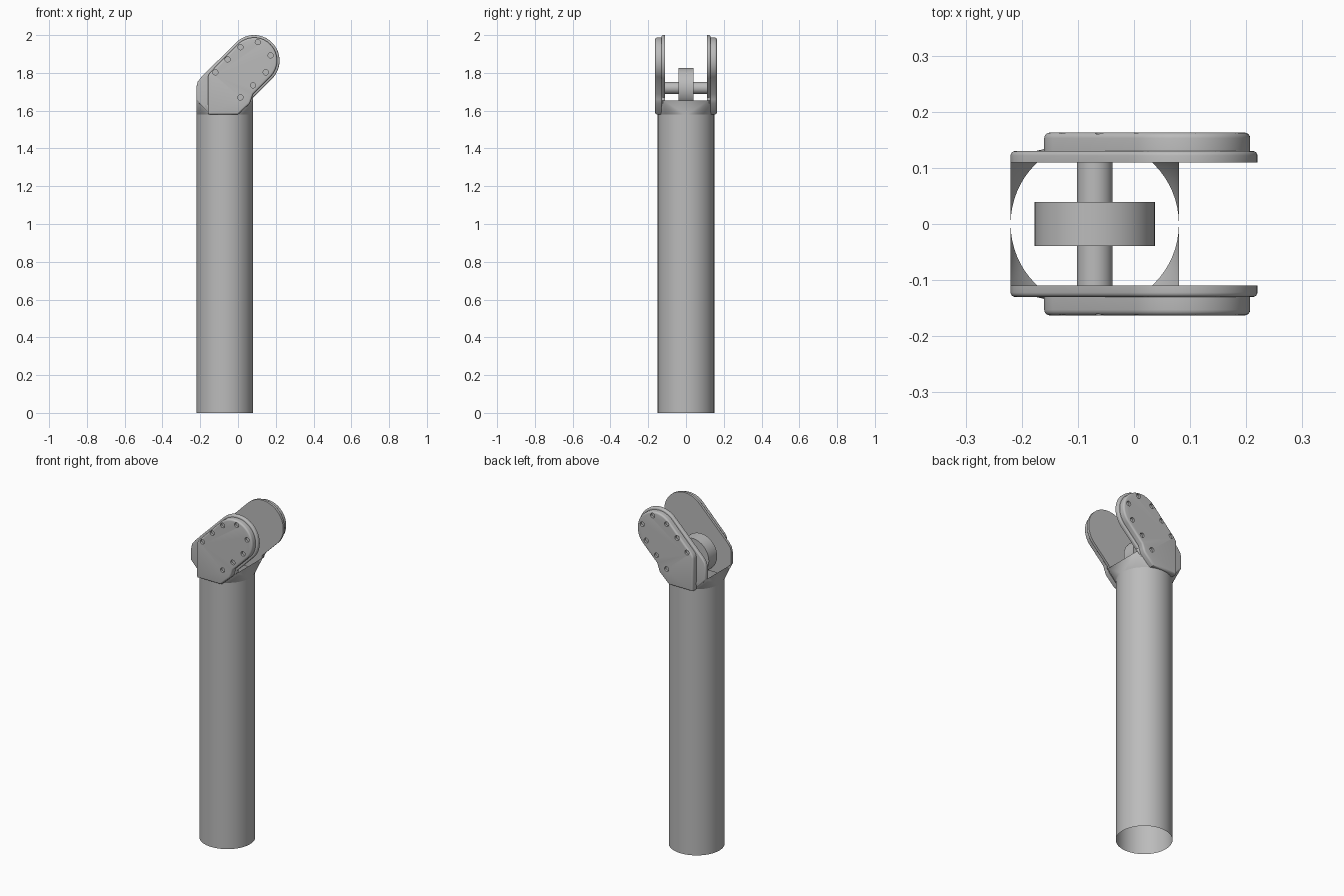
import bpy, bmesh, math
from mathutils import Matrix, Vector

cube = bpy.data.objects.get("Cube")
if cube:
    bpy.data.objects.remove(cube, do_unlink=True)

grey = bpy.data.materials.new("plain_grey")
grey.use_nodes = True
grey.diffuse_color = (0.5, 0.5, 0.5, 1)
grey.node_tree.nodes["Principled BSDF"].inputs["Base Color"].default_value = (0.5, 0.5, 0.5, 1)

CX, R = -0.07, 0.15             # tube axis and radius
TUBE_TOP, COLLAR_TOP = 1.58, 1.655


def finish(name, bm):
    bmesh.ops.recalc_face_normals(bm, faces=bm.faces)
    mesh = bpy.data.meshes.new(name)
    bm.to_mesh(mesh)
    bm.free()
    mesh.materials.append(grey)
    obj = bpy.data.objects.new(name, mesh)
    bpy.context.collection.objects.link(obj)
    return obj


def activate(obj):
    bpy.ops.object.select_all(action='DESELECT')
    obj.select_set(True)
    bpy.context.view_layer.objects.active = obj


def smooth(obj, angle=35):
    activate(obj)
    bpy.ops.object.shade_smooth_by_angle(angle=math.radians(angle))


def mirror_y(obj):
    mod = obj.modifiers.new("mirror", 'MIRROR')
    mod.use_axis = (False, True, False)


def add_cylinder(bm, x, z, radius, y0, y1, sides):
    """Cylinder lying along y."""
    place = Matrix.Translation((x, (y0 + y1) / 2, z)) @ Matrix.Rotation(math.pi / 2, 4, 'X')
    bmesh.ops.create_cone(bm, cap_ends=True, segments=sides, radius1=radius,
                          radius2=radius, depth=abs(y1 - y0), matrix=place)


def slab(name, outline, y_in, y_out, bevel):
    """Flat plate cut from an (x, z) outline, with its outer rim rounded."""
    bm = bmesh.new()
    face = bm.faces.new([bm.verts.new((x, y_in, z)) for x, z in outline])
    ext = bmesh.ops.extrude_face_region(bm, geom=[face])["geom"]
    verts = [g for g in ext if isinstance(g, bmesh.types.BMVert)]
    bmesh.ops.translate(bm, verts=verts, vec=(0, y_out - y_in, 0))
    rim = [e for e in bm.edges if all(abs(v.co.y - y_out) < 1e-5 for v in e.verts)]
    bmesh.ops.bevel(bm, geom=rim, offset=bevel, segments=4, profile=0.5,
                    affect='EDGES', clamp_overlap=True)
    return finish(name, bm)


def head_arc(radius, steps=32):
    """Half circle at the raised end, from lower right to upper left."""
    return [(0.085 + radius * math.cos(math.radians(-45 + 180 * i / steps)),
             1.865 + radius * math.sin(math.radians(-45 + 180 * i / steps)))
            for i in range(steps + 1)]


# Open tube
bm = bmesh.new()
bmesh.ops.create_cone(bm, cap_ends=False, segments=64, radius1=R, radius2=R, depth=TUBE_TOP,
                      matrix=Matrix.Translation((CX, 0, TUBE_TOP / 2)))
smooth(finish("tube", bm))

# Round-to-rectangle collar: a fan per corner, a flat triangle per side
bm = bmesh.new()
N = 64
ring = [bm.verts.new((CX + R * math.cos(2 * math.pi * i / N),
                      R * math.sin(2 * math.pi * i / N), TUBE_TOP)) for i in range(N)]
corners = [bm.verts.new((CX + sx * R, sy * 0.12, COLLAR_TOP))
           for sx, sy in ((1, 1), (-1, 1), (-1, -1), (1, -1))]
for q in range(4):
    for i in range(q * N // 4, (q + 1) * N // 4):
        bm.faces.new((ring[i], ring[(i + 1) % N], corners[q]))
    bm.faces.new((ring[q * N // 4], corners[q], corners[q - 1]))
smooth(finish("collar", bm), 20)

# Side plates
plate_outline = [(-0.15, 1.58), (0.0, 1.58), (0.08, 1.655), (0.08, 1.67)]
plate_outline += head_arc(0.135)
plate_outline += [(-0.195, 1.777), (-0.214, 1.752), (-0.22, 1.725), (-0.22, 1.655)]
plate = slab("side_plate", plate_outline, -0.11, -0.13, 0.008)
mirror_y(plate)
smooth(plate)

# Outer covers
cover_outline = [(-0.155, 1.58), (0.0, 1.58), (0.062, 1.638), (0.07, 1.66), (0.08, 1.688)]
cover_outline += head_arc(0.122)
cover_outline += [(-0.145, 1.805), (-0.156, 1.79), (-0.16, 1.775), (-0.16, 1.587)]
cover = slab("outer_cover", cover_outline, -0.13, -0.163, 0.01)

# Screw sockets sunk into the covers
sockets = [(0.013, 1.936), (0.105, 1.963), (0.173, 1.893), (0.147, 1.803),
           (0.08, 1.734), (0.013, 1.67), (-0.055, 1.872), (-0.12, 1.803)]
bm = bmesh.new()
for x, z in sockets:
    add_cylinder(bm, x, z, 0.014, -0.2, -0.15, 16)
cutter = finish("socket_cutter", bm)
cutter.hide_render = True
cut = cover.modifiers.new("sockets", 'BOOLEAN')
cut.operation = 'DIFFERENCE'
cut.solver = 'EXACT'
cut.object = cutter
activate(cover)
bpy.ops.object.modifier_apply(modifier="sockets")
bpy.data.objects.remove(cutter, do_unlink=True)
mirror_y(cover)
smooth(cover)

# Roller and its axle between the plates
for name, radius, half in (("roller", 0.107, 0.039), ("axle", 0.032, 0.112)):
    bm = bmesh.new()
    add_cylinder(bm, CX, 1.72, radius, -half, half, 64)
    smooth(finish(name, bm))
